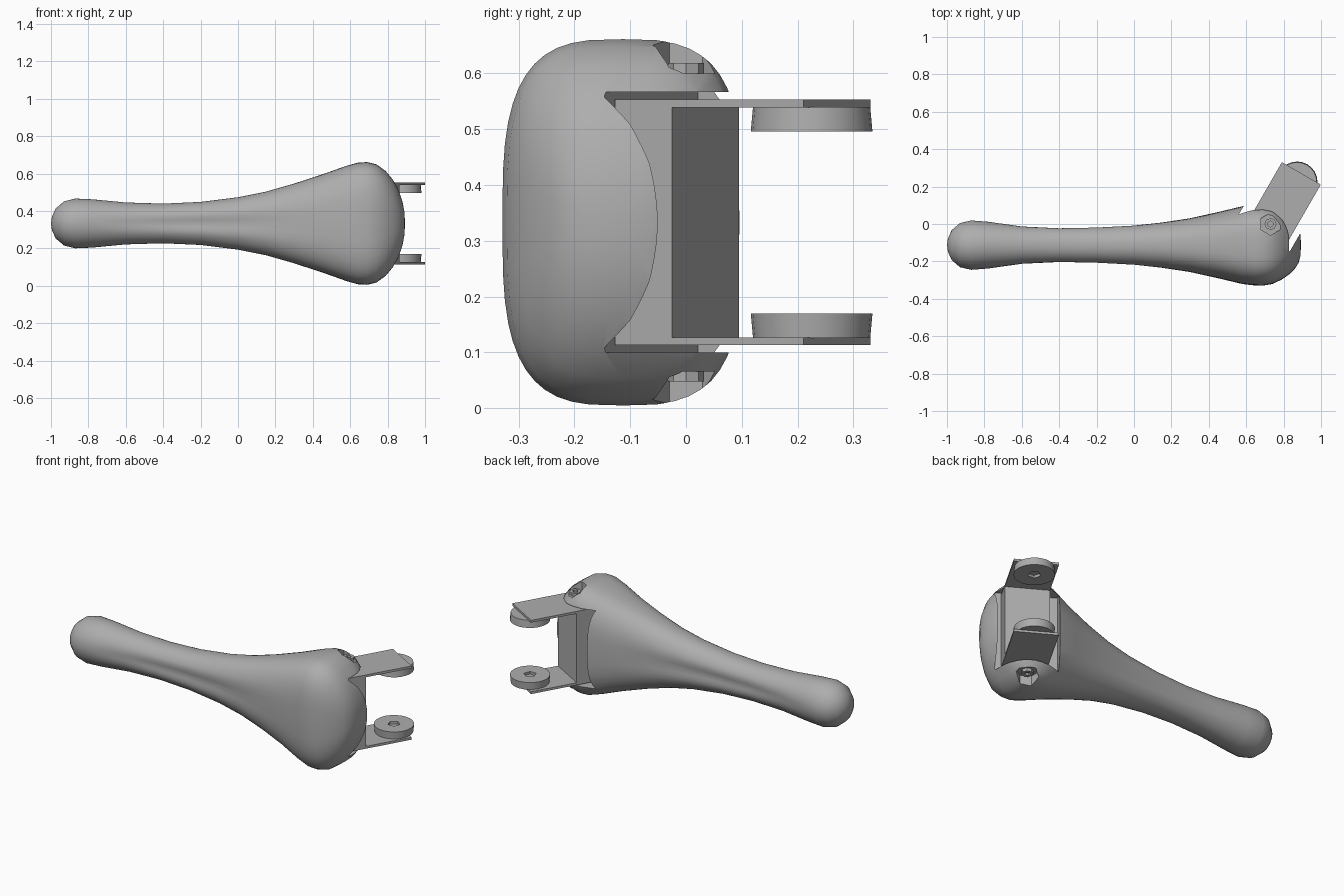
import bpy, bmesh, math
from mathutils import Vector, Matrix

if "Cube" in bpy.data.objects:
    bpy.data.objects.remove(bpy.data.objects["Cube"])

grey = bpy.data.materials.new("plain grey")
grey.diffuse_color = (0.42, 0.42, 0.42, 1)
grey.use_nodes = True
grey.node_tree.nodes["Principled BSDF"].inputs["Base Color"].default_value = grey.diffuse_color
MID = 0.333                       # mirror height of the tool
D = Vector((0.5, 0.866, 0))       # direction the arms point
W = Vector((0.866, -0.5, 0))      # across the arms
P = Vector((0.655, 0.095, 0))     # left edge of the bracket face


def finish(name, bm, smooth=None):
    bmesh.ops.recalc_face_normals(bm, faces=bm.faces)
    me = bpy.data.meshes.new(name)
    bm.to_mesh(me)
    bm.free()
    ob = bpy.data.objects.new(name, me)
    bpy.context.collection.objects.link(ob)
    me.materials.append(grey)
    if smooth:
        shade(ob, smooth)
    return ob


def shade(ob, angle):
    bpy.ops.object.select_all(action='DESELECT')
    bpy.context.view_layer.objects.active = ob
    ob.select_set(True)
    bpy.ops.object.shade_smooth_by_angle(angle=math.radians(angle))


def slab(name, w0, w1, d0, d1, z0, z1):
    """Box aligned with the arms: w across, d along, z up."""
    bm = bmesh.new()
    base = [bm.verts.new(P + W * w + D * d + Vector((0, 0, z0)))
            for w, d in ((w0, d0), (w1, d0), (w1, d1), (w0, d1))]
    f = bm.faces.new(base)
    r = bmesh.ops.extrude_face_region(bm, geom=[f])
    bmesh.ops.translate(bm, vec=(0, 0, z1 - z0),
                        verts=[v for v in r["geom"] if isinstance(v, bmesh.types.BMVert)])
    return finish(name, bm)


def drum(name, x, y, z0, z1, r0, r1, sides, smooth=None):
    bm = bmesh.new()
    bmesh.ops.create_cone(bm, cap_ends=True, segments=sides, radius1=r0, radius2=r1,
                          depth=abs(z1 - z0),
                          matrix=Matrix.Translation((x, y, (z0 + z1) / 2)))
    return finish(name, bm, smooth)


def cut(ob, cutter):
    m = ob.modifiers.new("cut", 'BOOLEAN')
    m.operation, m.solver, m.object = 'DIFFERENCE', 'EXACT', cutter
    bpy.context.view_layer.objects.active = ob
    bpy.ops.object.modifier_apply(modifier=m.name)
    bpy.data.objects.remove(cutter)


# Handle: x, half height, half depth, squareness, waist pinch
STATIONS = [(-0.995, .035, .035, 2, 0), (-0.975, .08, .08, 2, 0), (-0.93, .118, .118, 2, 0),
            (-0.87, .133, .132, 2, 0), (-0.78, .129, .125, 2, .0), (-0.6, .112, .104, 2.1, .05),
            (-0.4, .106, .097, 2.2, .12), (-0.2, .115, .102, 2.2, .15), (0, .14, .113, 2.2, .13),
            (.15, .17, .128, 2.3, .08), (.3, .213, .148, 2.5, .04), (.45, .262, .177, 2.7, 0),
            (.58, .308, .208, 3, 0), (.64, .325, .215, 3.2, 0), (.69, .328, .216, 3.2, 0),
            (.74, .316, .208, 3.2, 0), (.79, .28, .184, 3, 0), (.83, .232, .156, 2.8, 0),
            (.86, .176, .126, 2.6, 0), (.88, .115, .095, 2.4, 0), (.89, .06, .055, 2.2, 0)]
N = 48
bm = bmesh.new()
rings = []
for x, hz, hy, n, pinch in STATIONS:
    ring = []
    for i in range(N):
        a = 2 * math.pi * i / N
        c, s = math.cos(a), math.sin(a)
        y = hy * math.copysign(abs(c) ** (2 / n), c)
        z = hz * math.copysign(abs(s) ** (2 / n), s)
        y *= 1 - pinch * max(0, 1 - abs(z / hz) * 2.2)
        ring.append(bm.verts.new((x, -0.113 + y, MID + z)))
    rings.append(ring)
for a, b in zip(rings, rings[1:]):
    for i in range(N):
        bm.faces.new((a[i], a[(i + 1) % N], b[(i + 1) % N], b[i]))
for ring, x in ((rings[0], -1), (rings[-1], .893)):
    tip = bm.verts.new((x, -0.113, MID))
    for i in range(N):
        bm.faces.new((ring[i], ring[(i + 1) % N], tip))
handle = finish("handle", bm)

# Slot for the bracket and a screw hole above and below
cut(handle, slab("slot_cutter", -0.06, 0.275, -0.12, 0.3, 0.1, 0.566))
for z0, z1 in ((0.6, 0.75), (-0.085, 0.066)):
    cut(handle, drum("hole_cutter", .73, 0, z0, z1, .06, .06, 6))
shade(handle, 35)

# Bracket: hinge block between two flat arms
slab("hinge_block", 0, 0.24, -0.118, 0.0, 0.113, 0.549)
for label, s in (("upper", 1), ("lower", -1)):
    def zz(h):
        return MID + s * h
    lo, hi = sorted((zz(.206), zz(.220)))
    slab(label + "_arm", 0, 0.24, -0.118, 0.272, lo, hi)
    # Round pad on the inner side of the arm, slightly wider at its free face
    lo, hi = sorted((zz(.163), zz(.207)))
    r = (.109, .105) if s > 0 else (.105, .109)
    pad = drum(label + "_pad", .872, .225, lo, hi, *r, 24)
    free = zz(.163)
    cut(pad, drum("pad_cutter", .872, .225, free - .015, free + .015, .035, .035, 5))
    shade(pad, 30)
    # Hinge screw with a recessed head
    lo, hi = sorted((zz(.26), zz(.285)))
    screw = drum(label + "_screw", .73, 0, lo, hi, .032, .032, 8)
    top = zz(.285)
    cut(screw, drum("socket_cutter", .73, 0, top - .012, top + .012, .016, .016, 6))
